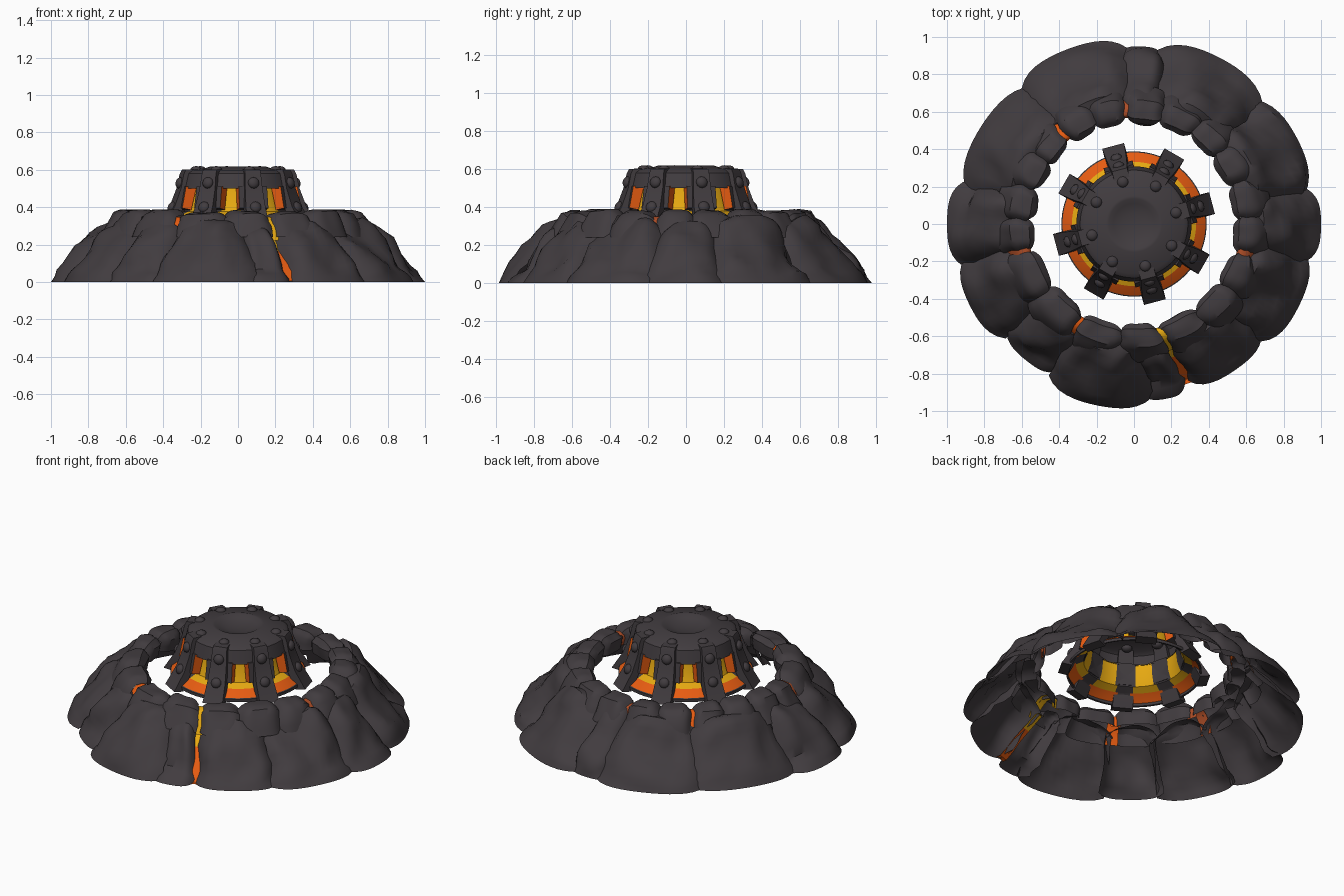
import bpy
import bmesh
import random
from math import sin, cos, exp, radians, degrees, atan2, pi
from mathutils import Vector, noise

random.seed(4)
cube = bpy.data.objects.get("Cube")
if cube:
    bpy.data.objects.remove(cube, do_unlink=True)


def material(name, rgb):
    mat = bpy.data.materials.new(name)
    mat.use_nodes = True
    mat.diffuse_color = (*rgb, 1)
    bsdf = mat.node_tree.nodes["Principled BSDF"]
    bsdf.inputs["Base Color"].default_value = (*rgb, 1)
    bsdf.inputs["Roughness"].default_value = 0.9
    return mat


MATS = [material("dark rock", (0.053, 0.045, 0.05)),
        material("lava orange", (0.82, 0.11, 0.006)),
        material("lava yellow", (0.8, 0.4, 0.006)),
        material("dull ember", (0.42, 0.075, 0.02))]
DARK, ORANGE, YELLOW, EMBER = range(4)


def finish(bm, name, angle=35, rule=None):
    """Turn a bmesh into an object; rule picks a material from a face centre."""
    mesh = bpy.data.meshes.new(name)
    for mat in MATS:
        mesh.materials.append(mat)
    for f in bm.faces:
        f.smooth = True
        if rule:
            f.material_index = rule(f.calc_center_median())
    bm.to_mesh(mesh)
    bm.free()
    mesh.set_sharp_from_angle(angle=radians(angle))
    obj = bpy.data.objects.new(name, mesh)
    bpy.context.collection.objects.link(obj)


def polar(r, deg, z):
    return Vector((r * cos(radians(deg)), r * sin(radians(deg)), z))


def grid_faces(bm, rows):
    """Skin a list of equally long vertex rows."""
    for low, high in zip(rows, rows[1:]):
        for i in range(len(low) - 1):
            bm.faces.new((low[i], low[i + 1], high[i + 1], high[i]))


def along(profile, t):
    """Point at fraction t of a (radius, height) polyline."""
    s = min(max(t, 0), 0.9999) * (len(profile) - 1)
    i = int(s)
    return Vector(profile[i]).lerp(Vector(profile[i + 1]), s - i)


def outward(profile, t):
    """Smoothed outward normal of the polyline."""
    d = along(profile, t + 0.12) - along(profile, t - 0.12)
    return Vector((d.y, -d.x)).normalized()


def warp(deg, t):
    """Uneven joints, with a lean at the open front crack."""
    lean = 4 * t * exp(-((deg % 360 - 288.5) / 15) ** 2)
    return deg + 1.5 * noise.noise(polar(3, deg, t * 4)) - lean


# Rock shells: curved, pillow-shaped sheets laid around the ring
def rock(name, start, end, profile, base_r, drop, rough, nu=14, nv=12):
    bm = bmesh.new()
    seed = Vector((random.uniform(0, 50), random.uniform(0, 50), 0))
    mid, half = (start + end) / 2, (end - start) / 2
    rows = []
    for j in range(nv + 1):
        t = j / nv
        r0, z0 = along(profile, t)
        r0 += (base_r - profile[0][0]) * (1 - t)
        n = outward(profile, t)
        row = []
        for i in range(nu + 1):
            u = 2 * i / nu - 1
            deg = warp(mid + u * half, t)
            p = polar(r0, deg, z0)
            bump = noise.noise(p * 4.5 + seed) + 0.4 * noise.noise(p * 11 + seed)
            ridge = abs(noise.noise(p * 3 + seed * 2))
            shift = rough * min(1, t * 5) * (bump - ridge + 0.15) - drop * abs(u) ** 4
            z = z0 + n.y * shift * min(1, t * 4)
            row.append(bm.verts.new(polar(r0 + n.x * shift, deg, max(0, min(z, 0.388)))))
        rows.append(row)
    grid_faces(bm, rows)
    finish(bm, name, 40)


SLOPE = [(0.97, 0), (0.935, 0.06), (0.875, 0.14), (0.8, 0.22), (0.74, 0.285), (0.69, 0.325), (0.64, 0.32)]
RIM = [(0.74, 0.24), (0.705, 0.315), (0.665, 0.372), (0.61, 0.388), (0.56, 0.385), (0.528, 0.345), (0.535, 0.27)]

# Outer boulders: start angle, end angle, reach
BOULDERS = [(-13, 12, 1.0), (10, 46, 0.985), (43, 82, 1.0), (79, 96, 0.95),
            (92, 130, 1.0), (126, 169, 0.97), (166, 194, 1.0), (191, 222, 0.98),
            (219, 244, 0.93), (241, 276, 0.99), (272, 288, 0.95), (289.1, 320, 0.95), (317, 350, 0.985)]
for k, (a, b, reach) in enumerate(BOULDERS):
    rock(f"outer_boulder_{k + 1}", a, b, SLOPE, reach, 0.07, 0.048)


# Glowing seams set just under the rock gaps
def seam(name, deg, profile, width, depth, colour):
    bm = bmesh.new()
    rows = []
    for j in range(9):
        t = j / 8
        p = along(profile, t) - outward(profile, t) * depth
        rows.append([bm.verts.new(polar(p.x, warp(deg, t) + s * width, max(p.y, 0.005)))
                     for s in (-1, 1)])
    grid_faces(bm, rows)
    finish(bm, name, 35, colour)


seam("front_seam", 288.6, SLOPE, 2.2, 0.08, lambda c: YELLOW if c.z > 0.18 else ORANGE)

# Rim stones around the crater mouth, in groups divided by glowing seams
GROUPS = [(-119, -74, 2, ORANGE), (-74, -15, 3, YELLOW), (-15, 94, 6, EMBER),
          (94, 128, 2, EMBER), (128, 194, 4, ORANGE), (194, 241, 2, EMBER)]
for g, (a, b, count, glow) in enumerate(GROUPS):
    seam(f"rim_seam_{g + 1}", a, RIM, 3, 0.04, lambda c: glow)
    step = (b - a) / count
    for k in range(count):
        lo = a + k * step + (0.9 if k == 0 else -0.1)
        hi = a + (k + 1) * step - (0.9 if k == count - 1 else -0.1)
        rock(f"rim_stone_{g + 1}_{k + 1}", lo, hi, RIM, RIM[0][0], 0.035, 0.02, 12, 12)


# Crater cap, turned from profiles
def lathe(name, profile, rule=None, segments=120, angle=35):
    bm = bmesh.new()
    verts = [[bm.verts.new(polar(r, i * 360 / segments, z)) for i in range(segments)]
             for r, z in profile]
    grid_faces(bm, [row + row[:1] for row in verts])
    bmesh.ops.remove_doubles(bm, verts=bm.verts, dist=1e-5)
    bmesh.ops.recalc_face_normals(bm, faces=bm.faces)
    finish(bm, name, angle, rule)


RIBS = [15 + 45 * k for k in range(8)]


def off_centre(c):
    """Degrees from the middle of the nearest gap between ribs."""
    return abs((degrees(atan2(c.y, c.x)) - RIBS[0]) % 45 - 22.5)


lathe("cap_top", [(0, 0.586), (0.06, 0.59), (0.11, 0.603), (0.135, 0.616), (0.15, 0.617),
                  (0.18, 0.607), (0.265, 0.598), (0.288, 0.58), (0.308, 0.5), (0.255, 0.5)])
lathe("glow_windows", [(0.258, 0.505), (0.268, 0.43), (0.288, 0.378), (0.332, 0.358)],
      lambda c: YELLOW if off_centre(c) < (14 if c.z < 0.378 else 10) else DARK)
lathe("glow_skirt", [(0.332, 0.358), (0.355, 0.343), (0.382, 0.322)],
      lambda c: ORANGE if off_centre(c) < 17 else DARK)
lathe("cap_rim", [(0.382, 0.322), (0.388, 0.318), (0.388, 0.3), (0.377, 0.302), (0.382, 0.322)])

# Ribs and the broader window posts behind them: extruded side profiles
RIB = [(0.25, 0.602), (0.3, 0.6), (0.312, 0.575), (0.328, 0.5), (0.366, 0.4), (0.432, 0.295),
       (0.375, 0.285), (0.315, 0.4), (0.28, 0.5), (0.26, 0.58)]
POST = [(0.25, 0.51), (0.308, 0.51), (0.33, 0.395), (0.28, 0.385)]


def upright(name, deg, profile, base_half, taper, side_colour=DARK):
    bm = bmesh.new()
    side = Vector((-sin(radians(deg)), cos(radians(deg)), 0))
    left, right = ([bm.verts.new(polar(r, deg, z) + side * s * (base_half - taper * z))
                    for r, z in profile] for s in (-1, 1))
    n = len(profile)
    for i in range(n):
        j = (i + 1) % n
        bm.faces.new((left[i], left[j], right[j], right[i]))
    bm.faces.new(left)
    bm.faces.new(right[::-1])
    bmesh.ops.recalc_face_normals(bm, faces=bm.faces)
    finish(bm, name, 25, lambda c: side_colour if abs((c - polar(0, 0, c.z)).dot(side)) > 0.03 else DARK)


def rivet(name, deg, r, z, tilt):
    bm = bmesh.new()
    bmesh.ops.create_uvsphere(bm, u_segments=12, v_segments=8, radius=0.031)
    turn = polar(cos(tilt), deg, sin(tilt)).to_track_quat("Z", "Y")
    for v in bm.verts:
        v.co = turn @ Vector((v.co.x, v.co.y, v.co.z * 0.7)) + polar(r, deg, z)
    finish(bm, name, 40)


for k, deg in enumerate(RIBS):
    upright(f"rib_{k + 1}", deg, RIB, 0.078, 0.06)
    upright(f"window_post_{k + 1}", deg, POST, 0.088, 0.02, ORANGE)
    rivet(f"top_rivet_{k + 1}", deg, 0.232, 0.598, pi / 2)
    rivet(f"shoulder_rivet_{k + 1}", deg, 0.322, 0.53, 0.25)
    rivet(f"foot_rivet_{k + 1}", deg, 0.365, 0.4, 0.4)
